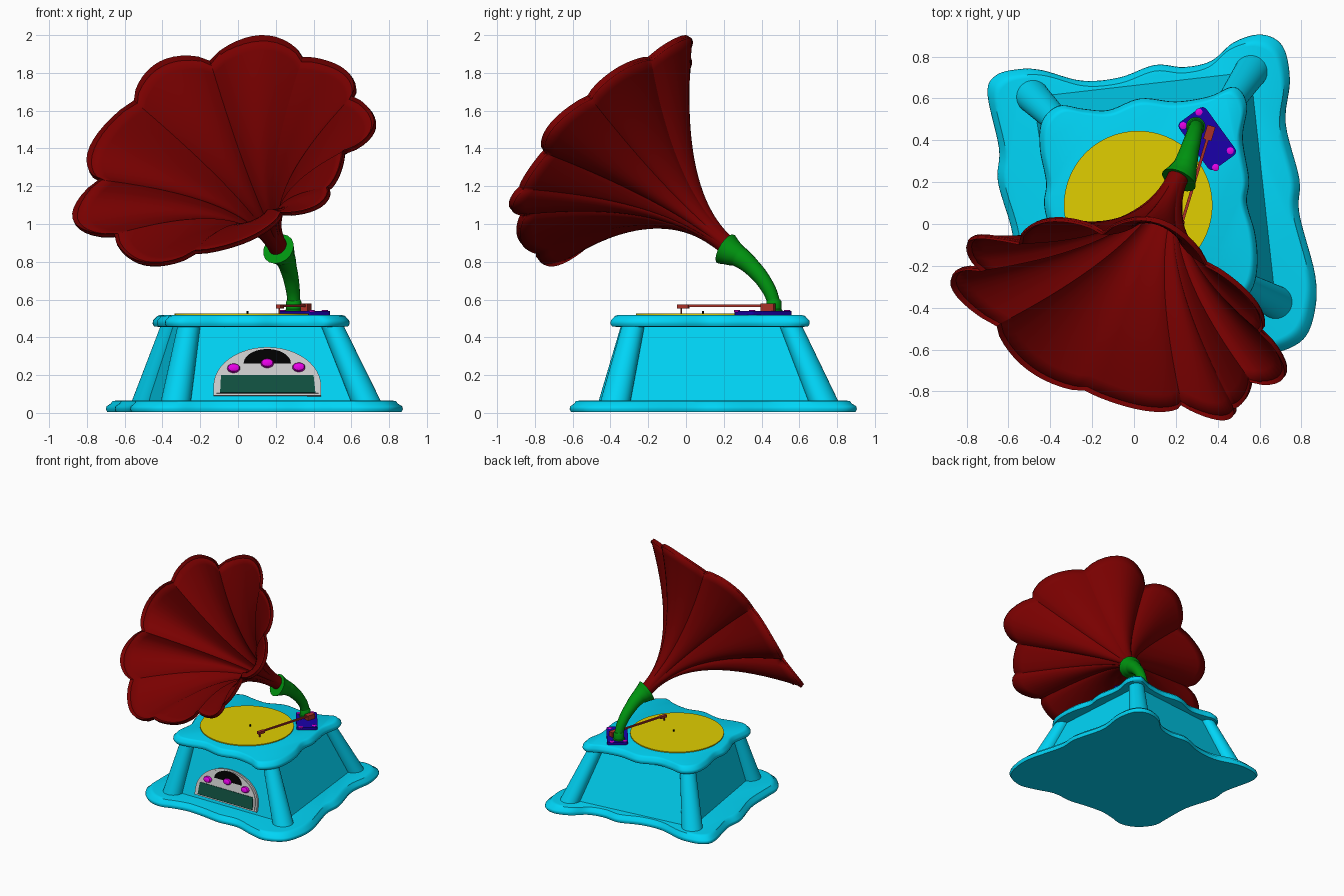
import bpy, bmesh, math
from mathutils import Vector, Matrix

if "Cube" in bpy.data.objects:
    bpy.data.objects.remove(bpy.data.objects["Cube"])


def material(name, r, g, b):
    m = bpy.data.materials.new(name)
    m.diffuse_color = (r, g, b, 1)
    m.use_nodes = True
    m.node_tree.nodes["Principled BSDF"].inputs["Base Color"].default_value = m.diffuse_color
    return m


CYAN = material("cyan", 0.0, 0.66, 0.92)
RED = material("dark_red", 0.19, 0.0, 0.0)
GREEN = material("green", 0.0, 0.3, 0.005)
YELLOW = material("yellow", 0.75, 0.62, 0.0)
BLUE = material("indigo", 0.01, 0.0, 0.4)
PINK = material("magenta", 0.8, 0.0, 0.8)
RUST = material("rust", 0.4, 0.03, 0.02)
GREY = material("light_grey", 0.6, 0.6, 0.6)
BLACK = material("black", 0.0, 0.0, 0.0)
SCREEN = material("screen_green", 0.005, 0.08, 0.05)


def finish(ob, mat, angle=35):
    ob.data.materials.append(mat)
    bpy.ops.object.select_all(action='DESELECT')
    ob.select_set(True)
    bpy.context.view_layer.objects.active = ob
    bpy.ops.object.shade_smooth_by_angle(angle=math.radians(angle))
    return ob


def loft(name, rings, mat, caps=True, matrix=Matrix(), angle=35):
    """Skin a list of closed rings with equal point counts."""
    bm = bmesh.new()
    vs = [[bm.verts.new(matrix @ Vector(p)) for p in r] for r in rings]
    n = len(rings[0])
    for a, b in zip(vs, vs[1:]):
        for i in range(n):
            bm.faces.new((a[i], a[(i + 1) % n], b[(i + 1) % n], b[i]))
    if caps:
        bm.faces.new(vs[0][::-1])
        bm.faces.new(vs[-1])
    bmesh.ops.recalc_face_normals(bm, faces=bm.faces)
    me = bpy.data.meshes.new(name)
    bm.to_mesh(me)
    bm.free()
    ob = bpy.data.objects.new(name, me)
    bpy.context.collection.objects.link(ob)
    return finish(ob, mat, angle)


def circle(c, r, n=32, ry=None):
    return [(c[0] + r * math.cos(2 * math.pi * i / n),
             c[1] + (ry or r) * math.sin(2 * math.pi * i / n), c[2]) for i in range(n)]


def prism(name, outline, z0, z1, mat, matrix=Matrix()):
    return loft(name, [[(x, y, z) for x, y in outline] for z in (z0, z1)], mat, matrix=matrix)


def spline(pts, steps=6):
    """Closed smooth curve through the control points."""
    P = [Vector(p) for p in pts]
    out, n = [], len(P)
    for i in range(n):
        a, b, c, d = P[i - 1], P[i], P[(i + 1) % n], P[(i + 2) % n]
        for k in range(steps):
            t = k / steps
            out.append(0.5 * (2 * b + (c - a) * t + (2 * a - 5 * b + 4 * c - d) * t * t
                              + (3 * b - a - 3 * c + d) * t ** 3))
    return out


def wavy_plate(name, pts, profile):
    o = spline(pts)
    c = sum(o, Vector((0, 0))) / len(o)
    loft(name, [[(*(c + (p - c) * s), z) for p in o] for s, z in profile], CYAN, angle=50)


# Wavy base and top plates
wavy_plate("base_plate", [
    (-.70, .62), (-.66, .71), (-.55, .74), (-.44, .735), (-.25, .685), (-.07, .70), (.1, .76),
    (.24, .75), (.37, .78), (.48, .87), (.61, .905), (.71, .85), (.745, .69), (.725, .48),
    (.79, .215), (.79, .05), (.865, -.24), (.865, -.41), (.81, -.55), (.67, -.615), (.53, -.59),
    (.37, -.54), (.2, -.55), (.05, -.53), (-.1, -.52), (-.22, -.54), (-.33, -.57), (-.43, -.55),
    (-.51, -.49), (-.565, -.4), (-.57, -.28), (-.58, -.05), (-.65, .2), (-.645, .36)],
    [(.96, .004), (.99, .004), (1, .02), (.995, .035), (.965, .05), (.955, .062), (.93, .065)])
wavy_plate("top_plate", [
    (-.44, .49), (-.36, .565), (-.24, .55), (-.12, .545), (.03, .6), (.2, .585), (.36, .61),
    (.48, .655), (.54, .57), (.52, .41), (.55, .215), (.54, .1), (.58, -.05), (.59, -.2),
    (.56, -.32), (.47, -.4), (.36, -.36), (.22, -.34), (.08, -.37), (-.08, -.34), (-.22, -.37),
    (-.32, -.37), (-.385, -.29), (-.37, -.12), (-.41, 0), (-.43, .1), (-.42, .2), (-.45, .36)],
    [(.93, .455), (.985, .458), (1, .472), (.995, .49), (.965, .505), (.955, .513), (.93, .517)])

# Tapered box body with a column at each corner
corners = [((-.33, -.385), (-.26, -.285)), ((.68, -.375), (.50, -.28)),
           ((.56, .73), (.44, .555)), ((-.485, .61), (-.35, .475))]
loft("body", [[(*c[0], .055) for c in corners], [(*c[1], .46) for c in corners]], CYAN)
for label, (b, t) in zip(("front_left", "front_right", "back_right", "back_left"), corners):
    loft(label + "_column", [circle((*b, .055), .08), circle((*t, .46), .06)], CYAN)

# Front control panel, on the sloped wall
F = Matrix.Translation((.155, -.378, .09)) @ Matrix.Rotation(1.33, 4, 'X')


def arch(w, base, spring, rise, n=24):
    return [(-w, base), (w, base)] + [(w * math.cos(math.pi * i / n), spring
            + rise * math.sin(math.pi * i / n)) for i in range(n + 1)]


prism("panel_frame", arch(.285, 0, .05, .213), -.02, .012, GREY, F)
prism("panel_face", arch(.27, .01, .052, .2), 0, .018, GREY, F)
prism("panel_screen", [(-.25, .012), (.255, .012), (.245, .108), (-.245, .108)], 0, .024, SCREEN, F)
prism("panel_dial", [(.125 * math.cos(math.pi * i / 20), .172 + .078 * math.sin(math.pi * i / 20))
                     for i in range(21)], 0, .022, BLACK, F)
for i, (x, y) in enumerate(((-.178, .145), (0, .172), (.167, .15))):
    loft(f"panel_knob_{i + 1}", [circle((x, y, z), .034 * s, 24, .024 * s) for s, z in
         ((1, 0), (1, .03), (.85, .04), (.4, .046))], PINK, matrix=F)

# Turntable and spindle
loft("turntable", [circle((.02, .09, z), .355, 64) for z in (.512, .525)], YELLOW)
loft("spindle", [circle((.05, .09, z), .005, 12) for z in (.515, .54)], BLACK)

# Arm mount plate with screws
M = Matrix.Translation((.35, .408, 0)) @ Matrix.Rotation(math.radians(-54), 4, 'Z')
rounded = [(sx * .115 + .025 * math.cos(a), sy * .055 + .025 * math.sin(a))
           for k, (sx, sy) in enumerate(((1, 1), (-1, 1), (-1, -1), (1, -1)))
           for a in [math.pi / 2 * (k + j / 4) for j in range(5)]]
prism("mount_plate", rounded, .515, .54, BLUE, M)
for i, (x, y) in enumerate(((.31, .535), (.235, .47), (.46, .35), (.39, .27))):
    loft(f"mount_screw_{i + 1}", [circle((x, y, z), r, 16) for z, r in
         ((.535, .017), (.543, .017), (.546, .01))], PINK)

# Tone arm: pivot block, thin arm, needle head
A = Matrix.Translation((.36, .435, 0)) @ Matrix.Rotation(math.radians(-17), 4, 'Z')


def box(name, x, y0, y1, z0, z1):
    prism(name, [(-x, y0), (x, y0), (x, y1), (-x, y1)], z0, z1, RUST, A)


box("arm_pivot", .02, -.035, .035, .54, .578)
box("tone_arm", .007, -.46, 0, .561, .573)
box("needle_head", .013, -.5, -.44, .553, .573)
box("needle", .003, -.485, -.479, .526, .555)

# Green elbow with flared mouth
path = [(.295, .47, .53, .036), (.295, .46, .6, .034), (.285, .42, .685, .039),
        (.265, .35, .77, .046), (.245, .28, .828, .057), (.229, .24, .85, .073),
        (.214, .21, .868, .088)]
cu = bpy.data.curves.new("elbow", 'CURVE')
cu.dimensions = '3D'
cu.bevel_depth = 1
cu.bevel_resolution = 6
sp = cu.splines.new('BEZIER')
sp.bezier_points.add(len(path) - 1)
for p, (x, y, z, r) in zip(sp.bezier_points, path):
    p.co, p.radius = (x, y, z), r
    p.handle_left_type = p.handle_right_type = 'AUTO'
cu.use_fill_caps = True
elbow = bpy.data.objects.new("elbow", cu)
bpy.context.collection.objects.link(elbow)
bpy.ops.object.select_all(action='DESELECT')
bpy.context.view_layer.objects.active = elbow
elbow.select_set(True)
bpy.ops.object.convert(target='MESH')
finish(bpy.context.object, GREEN)
loft("elbow_collar", [circle((.295, .465, z), r) for z, r in
     ((.53, .045), (.545, .045), (.55, .04), (.59, .04), (.6, .034))], GREEN)

# Petalled horn: valleys and peaks of the rim as seen from the front
valleys = [(-.145, 1.855), (.345, 1.875), (.605, 1.67), (.56, 1.38), (.48, 1.19),
           (.23, 1.055), (-.23, .85), (-.65, .94), (-.725, 1.23), (-.545, 1.645)]
peaks = [(.125, 1.99), (.57, 1.81), (.725, 1.52), (.535, 1.27), (.42, 1.09),
         (.06, .92), (-.5, .79), (-.87, 1.02), (-.78, 1.40), (-.41, 1.85)]
throat, centre = Vector((.222, .25, .86)), Vector((-.07, -.40, 1.37))
up = Vector((.299, .539, .786))
rim = []
for i, p in enumerate(peaks):
    a, b, p = Vector(valleys[i]), Vector(valleys[(i + 1) % 10]), Vector(p)
    for k in range(12):
        t = k / 12
        q = a.lerp(b, t) + (p - (a + b) / 2) * math.sin(math.pi * t) ** .7
        # tilted rim plane, pushed forward at the upper left
        push = .21 * math.exp(-((q.x + .52) ** 2 + (q.y - 1.78) ** 2) / .245)
        rim.append(Vector((q.x, -1.67 - .555 * q.x + .896 * q.y - push, q.y)) - centre)
rings = []
for k in range(25):
    s = k / 24
    rings.append([throat.lerp(centre, s) + d * s ** (2.15 - .2 * d.normalized().dot(up))
                  + d.normalized() * .045 * (1 - s) for d in rim])
horn = loft("horn", rings, RED, caps=False, angle=25)
solid = horn.modifiers.new("thickness", 'SOLIDIFY')
solid.thickness = .014
solid.offset = 0

# Raised band around the horn rim
band = [[centre + d * f + off for d in rim] for f, off in
        ((1.0, Vector((.006, .011, -.01))), (1.0, Vector((-.006, -.011, .01))),
         (.965, Vector((.004, .007, -.006))))]
loft("horn_rim", band, RED, caps=False)
